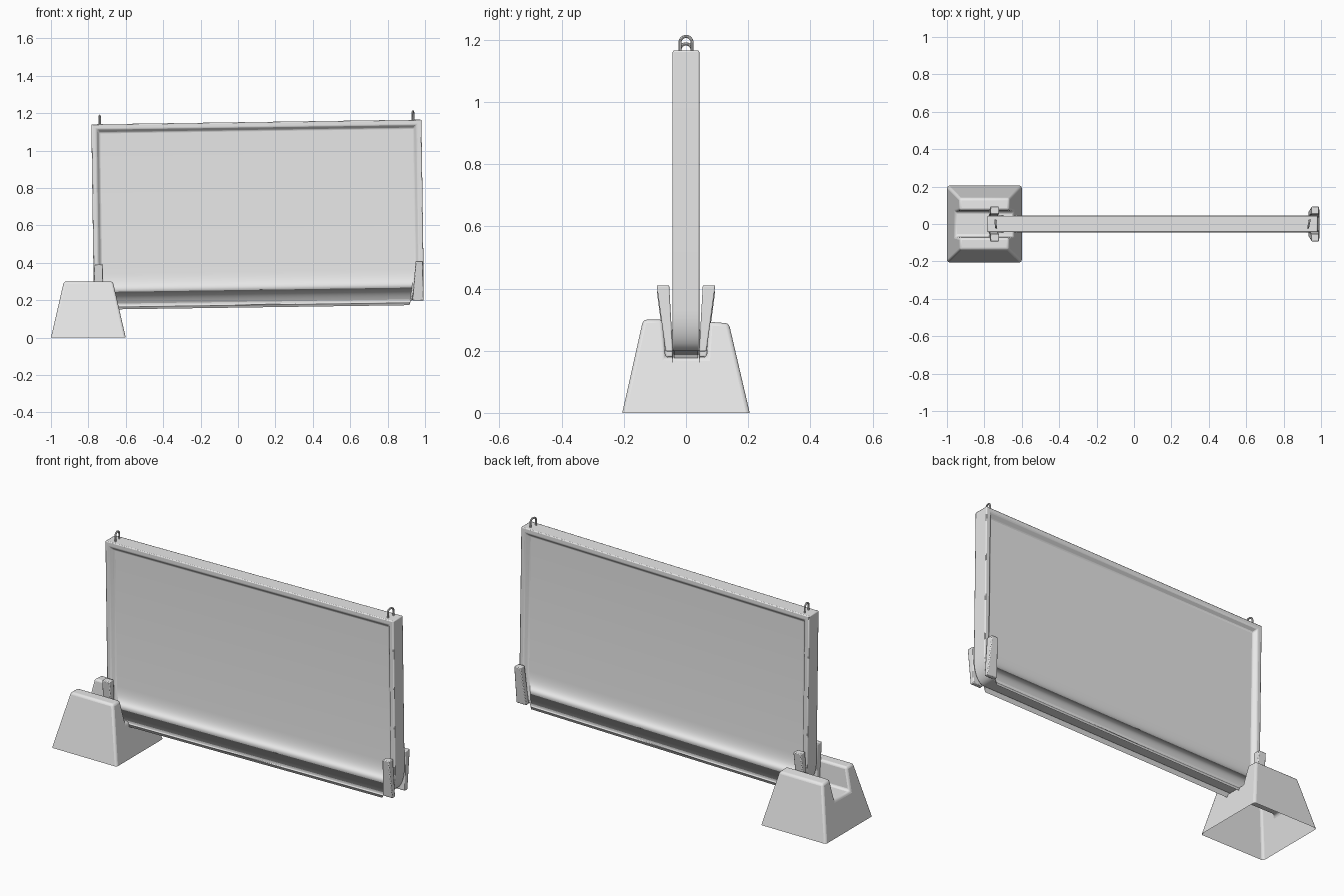
import bpy, bmesh, math
from mathutils import Matrix, Vector

if "Cube" in bpy.data.objects:
    bpy.data.objects.remove(bpy.data.objects["Cube"], do_unlink=True)

GREY = (0.8, 0.8, 0.8, 1)
grey = bpy.data.materials.new("plain grey")
grey.use_nodes = True
grey.diffuse_color = GREY
grey.node_tree.nodes["Principled BSDF"].inputs["Base Color"].default_value = GREY


def finish(name, bm, bevel=0.0, segments=2):
    """Turn a bmesh into a smooth-shaded, softly bevelled object."""
    bmesh.ops.recalc_face_normals(bm, faces=bm.faces)
    mesh = bpy.data.meshes.new(name)
    bm.to_mesh(mesh)
    bm.free()
    mesh.materials.append(grey)
    ob = bpy.data.objects.new(name, mesh)
    bpy.context.collection.objects.link(ob)
    if bevel:
        mod = ob.modifiers.new("soft edges", 'BEVEL')
        mod.width = bevel
        mod.segments = segments
        mod.limit_method = 'ANGLE'
        mod.angle_limit = math.radians(25)
    bpy.ops.object.select_all(action='DESELECT')
    ob.select_set(True)
    bpy.context.view_layer.objects.active = ob
    bpy.ops.object.shade_smooth_by_angle(angle=math.radians(40))
    return ob


# Foot: hollow tapered block, open below, with a slot along x
def build_foot():
    profile = [(-0.205, 0), (-0.138, 0.3), (-0.074, 0.3), (-0.066, 0.178),
               (0.066, 0.178), (0.074, 0.293), (0.138, 0.288), (0.205, 0)]
    bm = bmesh.new()
    ends = []
    for side in (-1, 1):
        ends.append([bm.verts.new((-0.8 + side * (0.2 - 0.23 * z), y, z))
                     for y, z in profile])
    a, b = ends
    for i in range(len(profile) - 1):
        bm.faces.new((a[i], a[i + 1], b[i + 1], b[i]))
    bm.faces.new(a)
    bm.faces.new(b)
    finish("foot", bm, 0.012, 3)


# Barrier panel: framed slab, recessed on both sides, sloping skirt at the bottom
def build_panel():
    W, H, T, depth = 0.8825, 0.965, 0.043, 0.02
    cw, ch, n = 0.065, 0.13, 8          # rounded lower corners
    arc = []
    for i in range(n + 1):
        t = math.pi / 2 * i / n
        arc.append((W - cw + cw * math.cos(t), ch - ch * math.sin(t)))
    half_open = [(W - 0.026, H - 0.026), (W - 0.026, 0.17), (W - 0.07, 0.012)]
    half_floor = [(W - 0.042, H - 0.045), (W - 0.042, 0.17)]
    mirror = lambda pts: [(-x, z) for x, z in reversed(pts)]
    outline = [(W, H)] + arc
    outline += mirror(outline)
    opening = half_open + mirror(half_open)
    floor = half_floor + mirror(half_floor)

    bm = bmesh.new()
    rims = []
    for s in (-1, 1):
        ring = lambda pts, y: [bm.verts.new((x, s * y, z)) for x, z in pts]
        o, p, f = ring(outline, T), ring(opening, T), ring(floor, T - depth)
        m = len(o) // 2
        bm.faces.new((o[-1], o[0], p[0], p[5]))              # top rail
        bm.faces.new(o[:m] + [p[2], p[1], p[0]])             # left rail
        bm.faces.new((o[m - 1], o[m], p[3], p[2]))           # bottom rail
        bm.faces.new(o[m:] + [p[5], p[4], p[3]])             # right rail
        bm.faces.new((p[5], p[0], f[0], f[3]))               # recess walls
        bm.faces.new((p[0], p[1], f[1], f[0]))
        bm.faces.new((p[4], p[5], f[3], f[2]))
        bm.faces.new((p[1], p[2], f[1]))
        bm.faces.new((p[3], p[4], f[2]))
        bm.faces.new((p[2], p[3], f[2], f[1]))               # skirt
        bm.faces.new(f)
        rims.append(o)
    a, b = rims
    for i in range(len(a)):
        j = (i + 1) % len(a)
        bm.faces.new((a[i], a[j], b[j], b[i]))
    # The panel leans slightly, one end resting in the foot
    place = Matrix.Translation((0.112, 0, 0.188)) @ Matrix.Rotation(-0.0142, 4, 'Y')
    bm.transform(place)
    finish("barrier_panel", bm, 0.006)
    return place, W, H


# Wedge: tapered block leaning outwards beside the panel
def build_wedge(name, side, bottom_x, top_x, z0, z1):
    bm = bmesh.new()
    low = [(x, side * y, z0) for x, y in
           ((bottom_x[0], 0.042), (bottom_x[1], 0.042), (bottom_x[1], 0.066), (bottom_x[0], 0.066))]
    high = [(x, side * y, z1) for x, y in
            ((top_x[0], 0.054), (top_x[1], 0.054), (top_x[1], 0.094), (top_x[0], 0.094))]
    a = [bm.verts.new(c) for c in low]
    b = [bm.verts.new(c) for c in high]
    bm.faces.new(a)
    bm.faces.new(b)
    for i in range(4):
        j = (i + 1) % 4
        bm.faces.new((a[i], a[j], b[j], b[i]))
    finish(name, bm, 0.004)


# Lifting loop: round bar bent into an upright hoop
def build_loop(name, place, x, z, twist):
    r, tube, sides = 0.02, 0.005, 8
    path = [Vector((0, -r, -0.02))]
    path += [Vector((0, -r * math.cos(t), 0.026 + r * math.sin(t)))
             for t in (math.pi * i / 12 for i in range(13))]
    path.append(Vector((0, r, -0.02)))
    bm = bmesh.new()
    rings = []
    for i, p in enumerate(path):
        d = (path[min(i + 1, len(path) - 1)] - path[max(i - 1, 0)]).normalized()
        out = Vector((1, 0, 0)).cross(d)
        rings.append([bm.verts.new(p + tube * (Vector((math.cos(a), 0, 0)) + out * math.sin(a)))
                      for a in (2 * math.pi * k / sides for k in range(sides))])
    for a, b in zip(rings, rings[1:]):
        for k in range(sides):
            j = (k + 1) % sides
            bm.faces.new((a[k], a[j], b[j], b[k]))
    bm.transform(place @ Matrix.Translation((x, 0, z)) @ Matrix.Rotation(twist, 4, 'Z'))
    finish(name, bm)


build_foot()
place, W, H = build_panel()
for side, label in ((-1, "front"), (1, "back")):
    build_wedge(label + "_left_wedge", side, (0.932, 0.993), (0.95, 0.988), 0.198, 0.41)
    build_wedge(label + "_right_wedge", side, (-0.775, -0.725), (-0.768, -0.722), 0.18, 0.392)
build_loop("left_lifting_loop", place, W - 0.045, H, -0.2)
build_loop("right_lifting_loop", place, -W + 0.045, H, 0.1)
